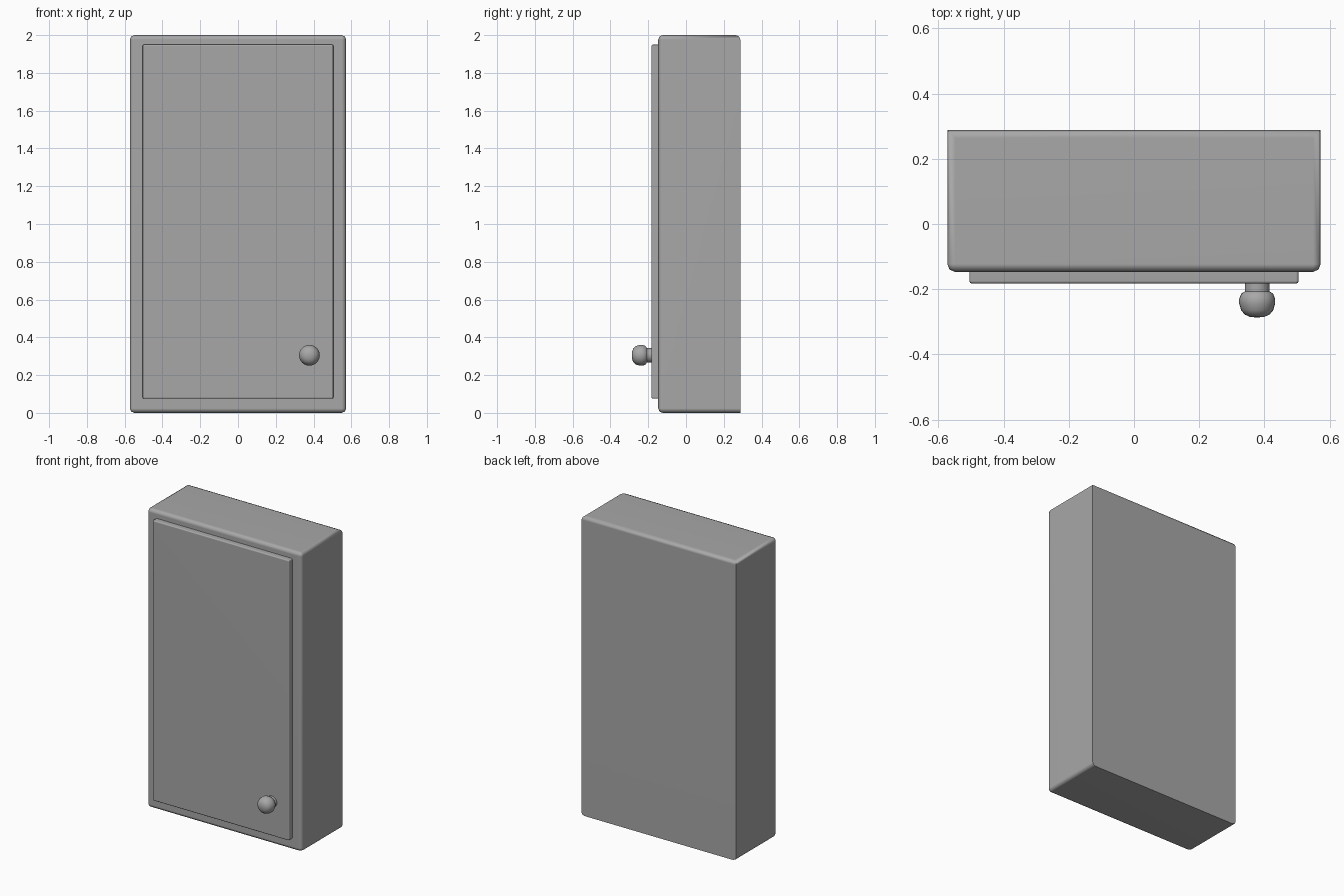
import bpy, bmesh, math
from mathutils import Matrix

cube = bpy.data.objects.get("Cube")
if cube:
    bpy.data.objects.remove(cube, do_unlink=True)

# One plain grey for the whole cabinet
grey = bpy.data.materials.new("plain_grey")
grey.use_nodes = True
colour = (0.39, 0.39, 0.39, 1)
grey.diffuse_color = colour
grey.node_tree.nodes["Principled BSDF"].inputs["Base Color"].default_value = colour


def finish(name, bm):
    """Turn a bmesh into a smooth-shaded object with clean flat panels."""
    bmesh.ops.recalc_face_normals(bm, faces=bm.faces)
    mesh = bpy.data.meshes.new(name)
    bm.to_mesh(mesh)
    bm.free()
    mesh.materials.append(grey)
    obj = bpy.data.objects.new(name, mesh)
    bpy.context.collection.objects.link(obj)
    bpy.ops.object.select_all(action='DESELECT')
    obj.select_set(True)
    bpy.context.view_layer.objects.active = obj
    bpy.ops.object.shade_smooth_by_angle(angle=math.radians(50))
    normals = obj.modifiers.new("flat_panels", 'WEIGHTED_NORMAL')
    normals.keep_sharp = True
    return obj


def rounded_box(name, low, high, width, keep_edge):
    """Box between two corners, with the chosen edges rounded."""
    bm = bmesh.new()
    bmesh.ops.create_cube(bm, size=1)
    for v in bm.verts:
        v.co = [high[i] if v.co[i] > 0 else low[i] for i in range(3)]
    edges = [e for e in bm.edges if keep_edge((e.verts[0].co + e.verts[1].co) / 2)]
    bmesh.ops.bevel(bm, geom=edges, offset=width, segments=2,
                    profile=0.5, affect='EDGES', clamp_overlap=True)
    return finish(name, bm)


# Cabinet body: rounded all over except the lower and side edges at the back
BACK = 0.288
rounded_box("cabinet_body", (-0.573, -0.147, 0), (0.573, BACK, 2), 0.024,
            lambda m: m.y < BACK - 0.01 or m.z > 1.9)

# Door panel: rounded around its front face and corners
DOOR_BACK = -0.14
rounded_box("door", (-0.505, -0.183, 0.075), (0.505, DOOR_BACK, 1.95), 0.008,
            lambda m: m.y < DOOR_BACK - 0.001)

# Knob: lathed stem and rounded head, as (radius, distance out from the door)
profile = [(0.038, -0.01), (0.038, 0.024), (0.049, 0.031), (0.055, 0.046),
           (0.055, 0.062), (0.049, 0.082), (0.038, 0.095), (0.022, 0.102), (0, 0.104)]
bm = bmesh.new()
points = [bm.verts.new((r, 0, h)) for r, h in profile]
chain = [bm.edges.new(pair) for pair in zip(points, points[1:])]
bmesh.ops.spin(bm, geom=points + chain, cent=(0, 0, 0), axis=(0, 0, 1),
               angle=math.tau, steps=24, use_merge=True)
bmesh.ops.remove_doubles(bm, verts=bm.verts, dist=0.0005)
place = Matrix.Translation((0.378, -0.183, 0.305)) @ Matrix.Rotation(math.pi / 2, 4, 'X')
bmesh.ops.transform(bm, matrix=place, verts=bm.verts)
finish("door_knob", bm)
